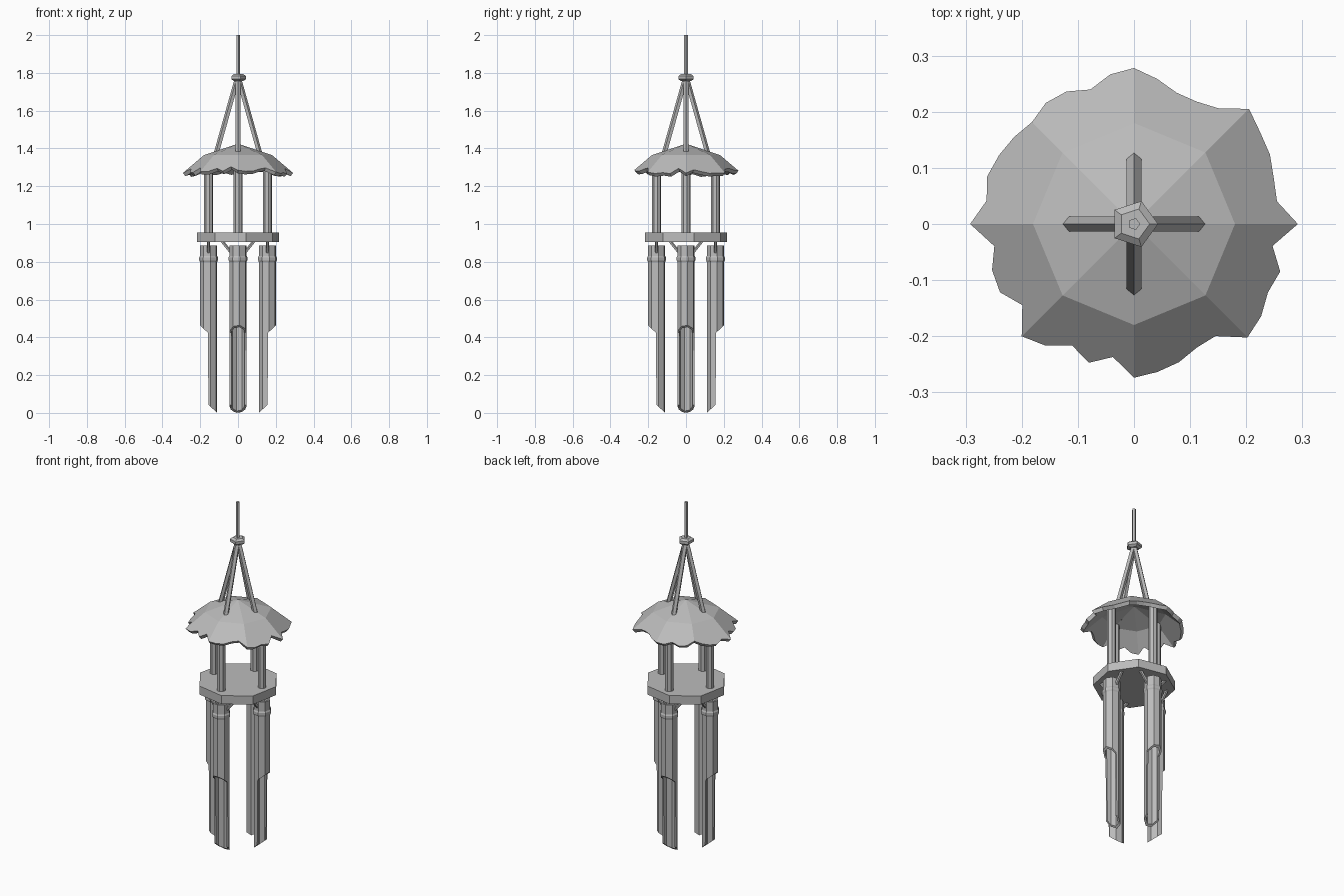
import bpy, bmesh
from math import sin, cos, pi, radians
from mathutils import Vector, Matrix

default = bpy.data.objects.get("Cube")
if default:
    bpy.data.objects.remove(default, do_unlink=True)

# Single material
grey = bpy.data.materials.new("plain_grey")
grey.use_nodes = True
COLOUR = (0.5, 0.5, 0.5, 1)
grey.diffuse_color = COLOUR
for node in grey.node_tree.nodes:
    if node.type == 'BSDF_PRINCIPLED':
        node.inputs["Base Color"].default_value = COLOUR

TURN = radians(11.25)   # facet offset of the eight-sided parts
HANG = 0.156            # distance of posts and tubes from the axis


def finish(name, bm):
    """Turn a bmesh into a flat-shaded object."""
    bmesh.ops.recalc_face_normals(bm, faces=bm.faces)
    mesh = bpy.data.meshes.new(name)
    bm.to_mesh(mesh)
    bm.free()
    mesh.materials.append(grey)
    obj = bpy.data.objects.new(name, mesh)
    bpy.context.scene.collection.objects.link(obj)
    return obj


def lathe(name, profile, sides, turn=0.0, hollow=False):
    """Sweep (radius, z) points round z; hollow closes the profile on itself."""
    bm = bmesh.new()
    rings = []
    for r, z in profile:
        angles = [turn + 2 * pi * i / sides for i in range(sides)]
        rings.append([bm.verts.new((r * cos(a), r * sin(a), z)) for a in angles])
    pairs = list(zip(rings, rings[1:]))
    if hollow:
        pairs.append((rings[-1], rings[0]))
    else:
        bm.faces.new(rings[0])
        bm.faces.new(rings[-1])
    for low, high in pairs:
        for i in range(sides):
            j = (i + 1) % sides
            bm.faces.new((low[i], low[j], high[j], high[i]))
    return finish(name, bm)


def rod(name, start, end, radius, sides=5):
    """Straight cord between two points, with a ridge on its upper side."""
    start, end = Vector(start), Vector(end)
    axis = end - start
    obj = lathe(name, [(radius, 0), (radius, axis.length)], sides)
    obj.data.transform(Matrix.Translation(start) @ axis.to_track_quat('Z', 'X').to_matrix().to_4x4())
    return obj


def four_round(obj):
    """Repeat an object at quarter turns round the centre."""
    base = obj.name
    for i, side in enumerate(("left", "back", "right", "front")):
        copy = obj if i == 0 else obj.copy()
        if i:
            bpy.context.scene.collection.objects.link(copy)
        copy.name = side + "_" + base
        copy.rotation_euler.z = i * pi / 2


# Hanging cord and bead
lathe("top_cord", [(0.011, 1.77), (0.011, 2.0)], 5)
lathe("cord_bead", [(0.028, 1.757), (0.043, 1.767), (0.043, 1.783), (0.028, 1.793)], 5)

# Four sloping cords from the bead to the roof
four_round(rod("roof_cord", (0.115, 0, 1.37), (0.004, 0, 1.765), 0.0145))

# Roof: eight flat panels with a ragged rim (radii in millimetres, one per 9 degrees)
RIM = [292, 258, 262, 272, 278, 290, 255, 245, 246, 262,
       278, 270, 252, 265, 267, 257, 264, 270, 275, 266,
       292, 252, 266, 268, 246, 283, 268, 243, 260, 240,
       274, 267, 259, 247, 247, 286, 280, 268, 274, 250]
bm = bmesh.new()
apex = bm.verts.new((0, 0, 1.425))
ring = [bm.verts.new((0.18 * cos(i * pi / 4), 0.18 * sin(i * pi / 4), 1.365)) for i in range(8)]
rim = []
for i, mm in enumerate(RIM):
    angle, r = radians(9 * i), mm / 1000
    off = radians(9 * (i % 5)) - pi / 8
    drop = 0.92 * (r * cos(off) - 0.18 * cos(pi / 8))
    rim.append(bm.verts.new((r * cos(angle), r * sin(angle), 1.365 - drop)))
for i in range(8):
    j = (i + 1) % 8
    bm.faces.new((apex, ring[i], ring[j]))
    edge = [rim[(5 * i + k) % len(rim)] for k in range(6)]
    bm.faces.new([ring[i]] + edge + [ring[j]])
roof = finish("roof", bm)
shell = roof.modifiers.new("thickness", 'SOLIDIFY')
shell.thickness = 0.022
shell.offset = -1

# Four posts and the platform
post = lathe("post", [(0.024, 0.94), (0.024, 1.352)], 8, TURN)
post.data.transform(Matrix.Translation((HANG, 0, 0)))
four_round(post)
lathe("platform", [(0.22, 0.905), (0.22, 0.955)], 8, TURN)

# Chime tube: hollow, with a raised joint near the top
tube = lathe("chime_tube", [(0.047, 0), (0.047, 0.8), (0.051, 0.808), (0.051, 0.822),
                            (0.047, 0.83), (0.047, 0.885), (0.036, 0.885), (0.036, 0)],
             8, TURN, hollow=True)

# Cutter removing the lower outer half and slanting the foot
bm = bmesh.new()
outline = [(0.1, 0.475), (0.047, 0.465), (0.004, 0.425), (0, 0.042), (-0.0465, 0.0), (-0.1, -0.05), (0.1, -0.05)]
face = bm.faces.new([bm.verts.new((u, -0.1, z)) for u, z in outline])
side = bmesh.ops.extrude_face_region(bm, geom=[face])["geom"]
bmesh.ops.translate(bm, vec=(0, 0.2, 0), verts=[v for v in side if isinstance(v, bmesh.types.BMVert)])
cutter = finish("tube_cutter", bm)
cutter.hide_render = True
cut = tube.modifiers.new("cut", 'BOOLEAN')
cut.operation = 'DIFFERENCE'
cut.solver = 'EXACT'
cut.object = cutter
bpy.context.view_layer.update()
evaluated = tube.evaluated_get(bpy.context.evaluated_depsgraph_get())
carved = bpy.data.meshes.new_from_object(evaluated)
tube.modifiers.clear()
tube.data = carved
bpy.data.objects.remove(cutter, do_unlink=True)
carved.transform(Matrix.Translation((HANG, 0, 0)))
four_round(tube)

# Two slanting strings holding each tube under the platform
for s, label in ((-1, "first"), (1, "second")):
    four_round(rod(label + "_tube_string", (HANG, s * 0.034, 0.845), (HANG, s * 0.09, 0.915), 0.009))
